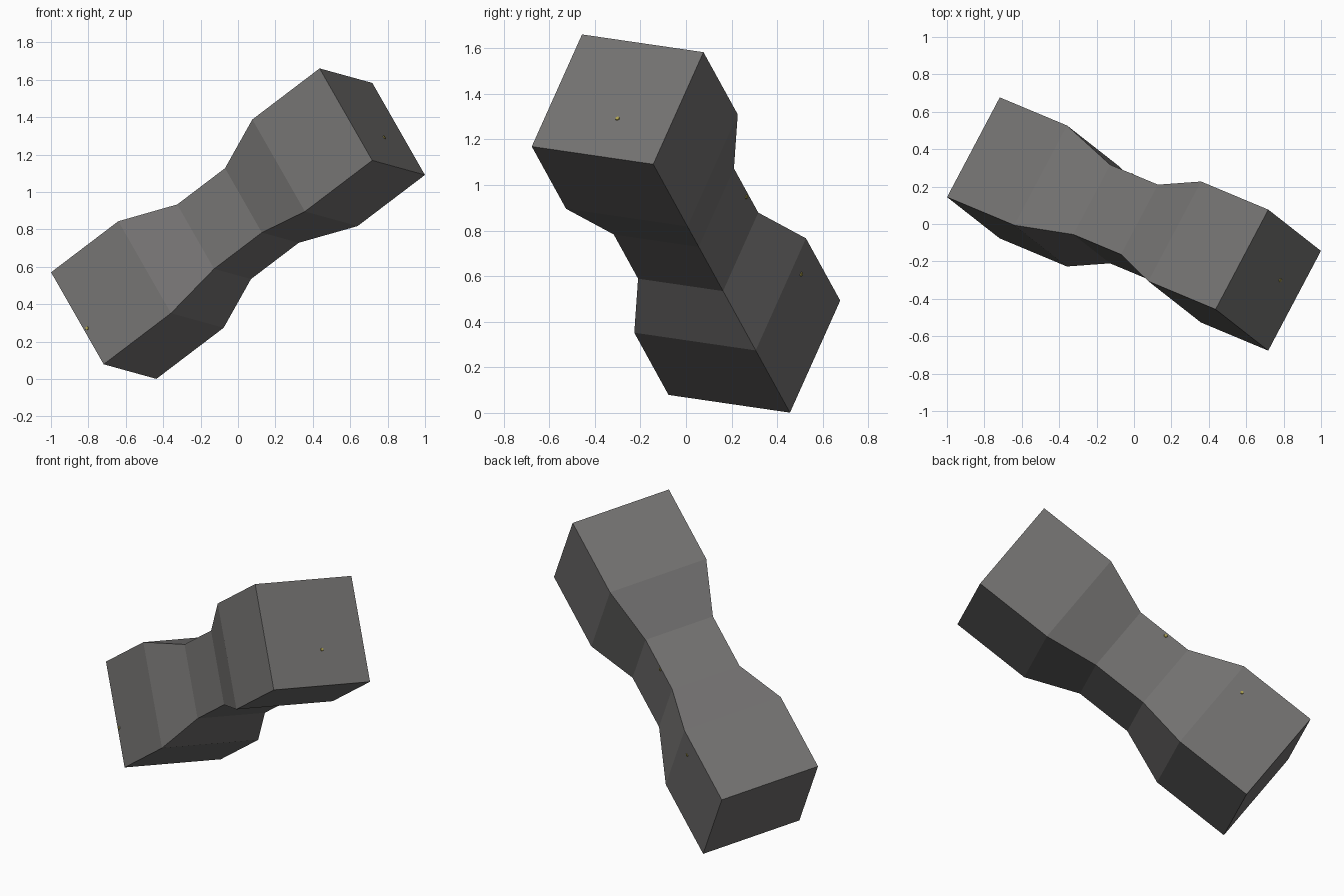
import bpy, bmesh, math
from mathutils import Vector, Matrix

if "Cube" in bpy.data.objects:
    bpy.data.objects.remove(bpy.data.objects["Cube"])


def material(name, rgb):
    m = bpy.data.materials.new(name)
    m.diffuse_color = (*rgb, 1)
    m.use_nodes = True
    m.node_tree.nodes["Principled BSDF"].inputs["Base Color"].default_value = m.diffuse_color
    return m


grey = material("dark_grey", (0.17, 0.166, 0.163))
yellow = material("dull_yellow", (0.42, 0.36, 0.08))

# Tilted frame: the bar runs along U, its square section lies along P and Q
CENTRE = Vector((0, 0, 0.831))
U = Vector((0.756, -0.316, 0.574)).normalized()
P = Vector((0.46, 0.879, -0.131))
P = (P - U * P.dot(U)).normalized()
Q = U.cross(P)
if Q.z > 0:
    Q = -Q


def place(t, p, q):
    return CENTRE + U * t + P * p + Q * q


def add_object(name, bm, mat):
    bmesh.ops.recalc_face_normals(bm, faces=bm.faces)
    me = bpy.data.meshes.new(name)
    bm.to_mesh(me)
    bm.free()
    me.materials.append(mat)
    ob = bpy.data.objects.new(name, me)
    bpy.context.collection.objects.link(ob)
    return ob


# Waisted square bar: square rings at (position along bar, half width)
H = 0.304
half = [(0.95, H), (0.474, H), (0.169, H * 0.70)]
stations = half + [(-t, h) for t, h in reversed(half)]
bm = bmesh.new()
rings = [[bm.verts.new(place(t, a * h, b * h))
          for a, b in ((-1, -1), (1, -1), (1, 1), (-1, 1))] for t, h in stations]
for r, s in zip(rings, rings[1:]):
    for i in range(4):
        j = (i + 1) % 4
        bm.faces.new((r[i], r[j], s[j], s[i]))
bm.faces.new(rings[0])
bm.faces.new(rings[-1])
add_object("waisted_bar", bm, grey)


# Tiny yellow specks on the faces
def speck(name, pos, normal):
    bm = bmesh.new()
    rot = normal.to_track_quat('Z', 'Y').to_matrix().to_4x4()
    bmesh.ops.create_cone(bm, cap_ends=True, segments=6, radius1=0.012,
                          radius2=0.009, depth=0.008,
                          matrix=Matrix.Translation(pos) @ rot)
    add_object(name, bm, yellow)


speck("end_speck", place(0.95, 0.04, 0.098), U)
speck("waist_speck", place(-0.023, H * 0.70, -0.195), P)
speck("back_speck", place(-0.561, H, -0.17), P)
speck("front_speck", place(-0.93, -H, 0.08), -P)
